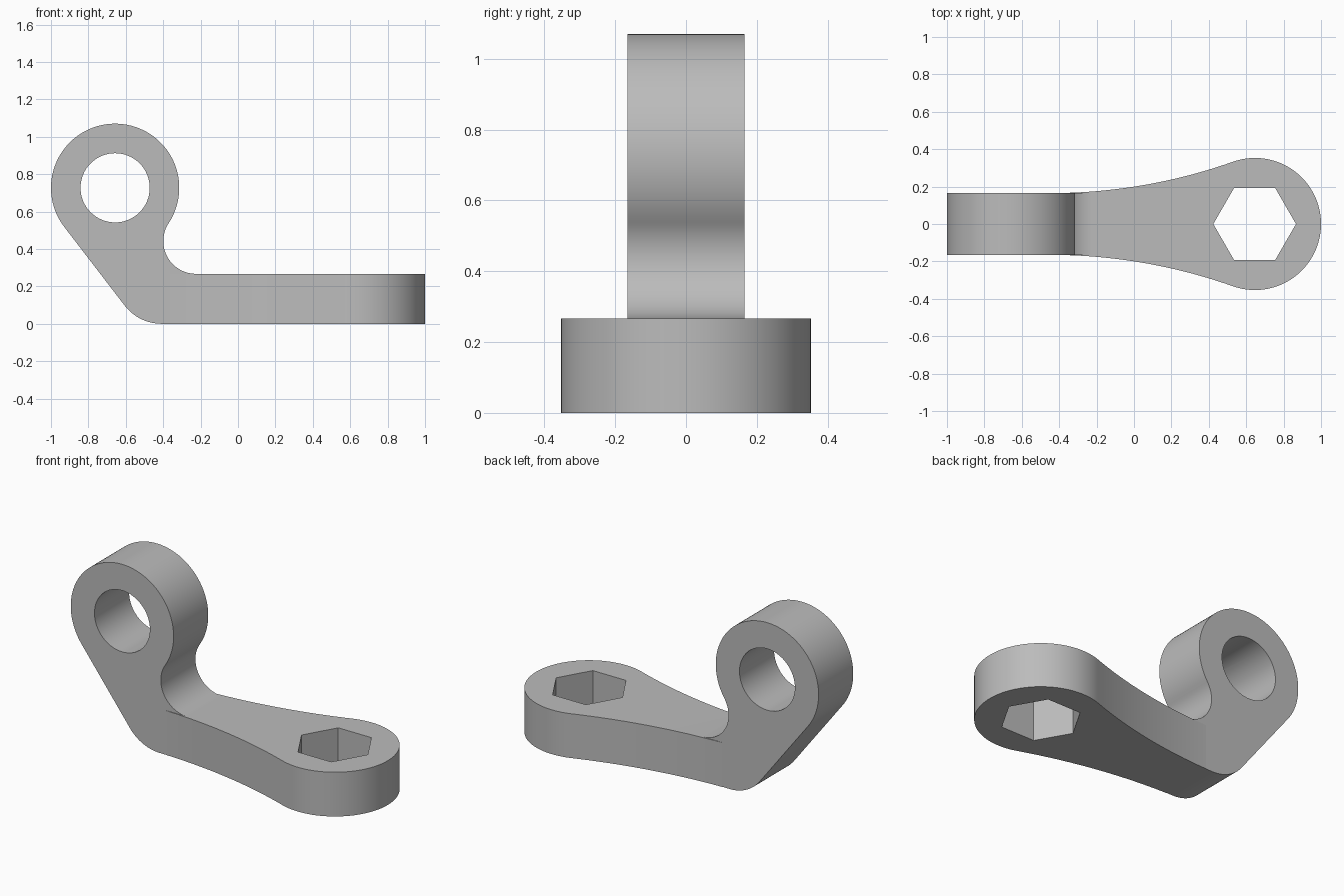
import bpy, bmesh
from math import sin, cos, pi, atan2, hypot, sqrt, asin, radians
from mathutils import Vector

if "Cube" in bpy.data.objects:
    bpy.data.objects.remove(bpy.data.objects["Cube"])

steel = bpy.data.materials.new("grey steel")
steel.use_nodes = True
colour = (0.5, 0.5, 0.5, 1)
steel.diffuse_color = colour
steel.node_tree.nodes["Principled BSDF"].inputs["Base Color"].default_value = colour


def arc(cx, cy, r, a0, a1, n):
    return [(cx + r * cos(a0 + (a1 - a0) * i / n),
             cy + r * sin(a0 + (a1 - a0) * i / n)) for i in range(n + 1)]


def prism(name, points, lo, hi, axis):
    """Extrude a closed outline from lo to hi along y or z."""
    bm = bmesh.new()
    place = (lambda p: (p[0], lo, p[1])) if axis == "y" else (lambda p: (p[0], p[1], lo))
    face = bm.faces.new([bm.verts.new(place(p)) for p in points])
    ext = bmesh.ops.extrude_face_region(bm, geom=[face])
    shift = Vector((0, hi - lo, 0)) if axis == "y" else Vector((0, 0, hi - lo))
    bmesh.ops.translate(bm, vec=shift,
                        verts=[v for v in ext["geom"] if isinstance(v, bmesh.types.BMVert)])
    bmesh.ops.recalc_face_normals(bm, faces=bm.faces)
    mesh = bpy.data.meshes.new(name)
    bm.to_mesh(mesh)
    bm.free()
    mesh.materials.append(steel)
    obj = bpy.data.objects.new(name, mesh)
    bpy.context.collection.objects.link(obj)
    return obj


def combine(target, tool, operation):
    """Apply a boolean and remove the tool."""
    bpy.context.view_layer.objects.active = target
    mod = target.modifiers.new("boolean", "BOOLEAN")
    mod.object, mod.operation, mod.solver = tool, operation, "EXACT"
    bpy.ops.object.modifier_apply(modifier=mod.name)
    bpy.data.objects.remove(tool)


# Main dimensions
thick, half = 0.267, 0.165
eye_x, eye_z, eye_r = -0.657, 0.727, 0.343
head_x, head_r = 0.647, 0.353

# Upright: eye ring, sloping back, rounded heel and inner fillet
fillet_r = 0.175
fillet_z = thick + fillet_r
fillet_x = eye_x + sqrt((eye_r + fillet_r) ** 2 - (eye_z - fillet_z) ** 2)
join = atan2(fillet_z - eye_z, fillet_x - eye_x)
slope = pi + radians(37.5)
outline = arc(eye_x, eye_z, eye_r, join, slope, 72)
outline += arc(-0.408, 0.25, 0.25, slope, 1.5 * pi, 16)
outline += [(fillet_x, 0)]
outline += arc(fillet_x, fillet_z, fillet_r, 1.5 * pi, join + pi, 24)[:-1]
bracket = prism("lever_bracket", outline, -half, half, "y")

# Arm: concave sides flaring tangentially into the round head
flare_x = -0.45
run = head_x - flare_x
flare_r = (run ** 2 + half ** 2 - head_r ** 2) / (2 * (head_r - half))
flare_y = half + flare_r
touch = atan2(flare_y, flare_x - head_x)
start = 1.5 * pi + asin((-0.36 - flare_x) / flare_r)
side = arc(flare_x, flare_y, flare_r, start, touch + pi, 24)
if abs(side[-1][0] - head_x) > head_r:
    side = arc(flare_x, flare_y, flare_r, start, touch + pi + 2 * pi, 24)
top = side[:-1] + arc(head_x, 0, head_r, touch, 0, 36)
arm = prism("arm", top + [(x, -y) for x, y in reversed(top[:-1])], 0, thick, "z")
combine(bracket, arm, "UNION")

# Round eye hole and hexagonal socket
eye_hole = prism("eye_hole", arc(eye_x, eye_z, 0.185, 0, 2 * pi, 64)[:-1], -1, 1, "y")
combine(bracket, eye_hole, "DIFFERENCE")
socket = prism("hex_socket", arc(0.645, 0, 0.221, 0, 2 * pi, 6)[:-1], -1, 1, "z")
combine(bracket, socket, "DIFFERENCE")

bpy.ops.object.select_all(action="DESELECT")
bracket.select_set(True)
bpy.context.view_layer.objects.active = bracket
bpy.ops.object.shade_smooth_by_angle(angle=radians(30))
